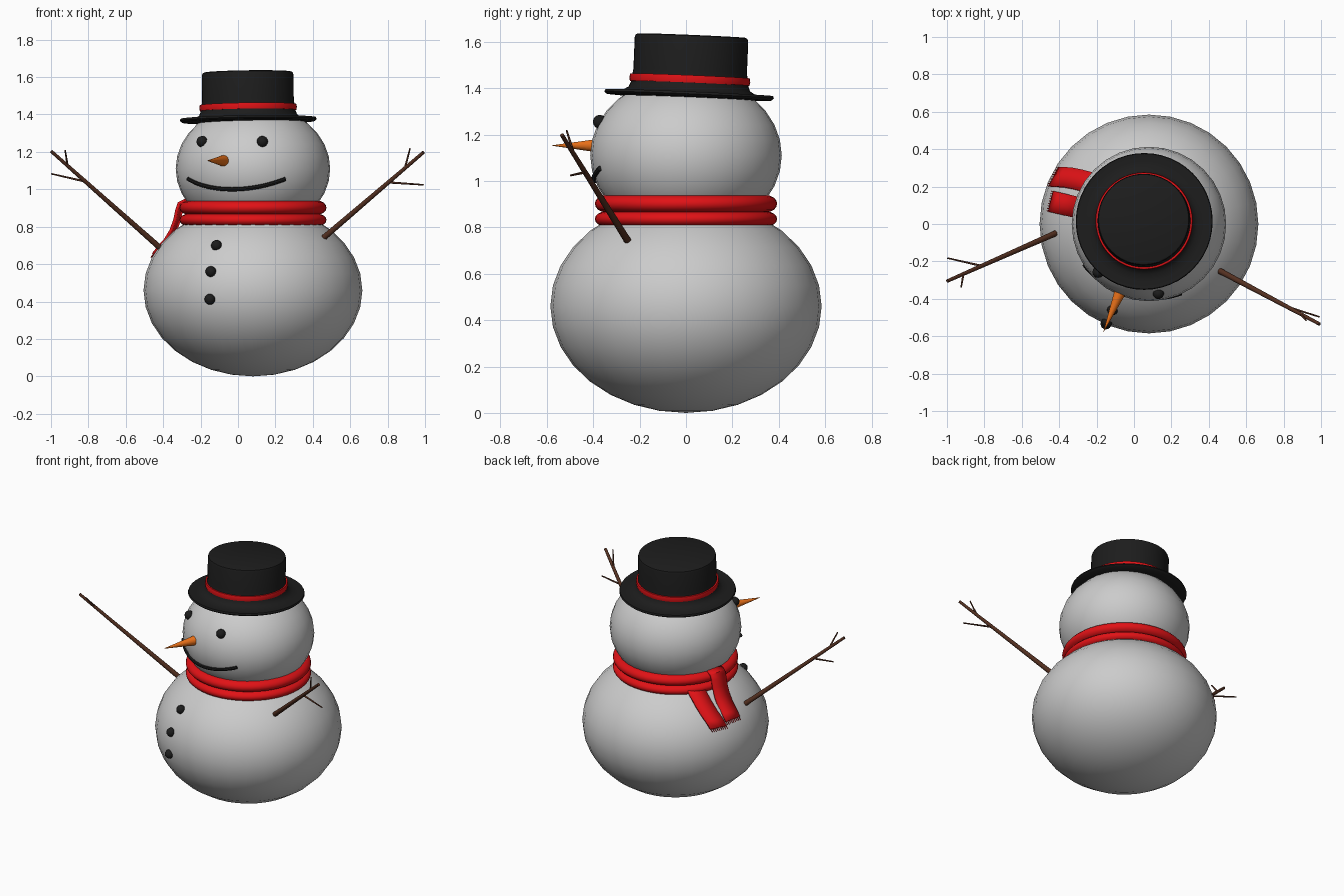
import bpy, bmesh
from math import sin, cos, pi, radians, sqrt
from mathutils import Vector

if "Cube" in bpy.data.objects:
    bpy.data.objects.remove(bpy.data.objects["Cube"])

CX = 0.08  # axis of the snow balls
BODY = (0.585, 0.46, 0.46)    # radius, half height, centre z
HEAD = (0.413, 0.345, 1.11)


def material(name, rgb):
    m = bpy.data.materials.new(name)
    m.diffuse_color = (*rgb, 1)
    m.use_nodes = True
    m.node_tree.nodes["Principled BSDF"].inputs["Base Color"].default_value = m.diffuse_color
    return m


BLACK = material("black", (0.012, 0.012, 0.012))
RED = material("red", (0.75, 0.006, 0.008))
ORANGE = material("orange", (0.85, 0.17, 0.01))
BROWN = material("brown", (0.09, 0.03, 0.015))


def finish(ob, name, mat=None, angle=40):
    ob.name = name
    if mat:
        ob.data.materials.clear()
        ob.data.materials.append(mat)
    bpy.ops.object.select_all(action='DESELECT')
    ob.select_set(True)
    bpy.context.view_layer.objects.active = ob
    bpy.ops.object.shade_smooth_by_angle(angle=radians(angle))
    return ob


def from_bmesh(bm, name, mat):
    bmesh.ops.recalc_face_normals(bm, faces=bm.faces)
    me = bpy.data.meshes.new(name)
    bm.to_mesh(me)
    bm.free()
    ob = bpy.data.objects.new(name, me)
    bpy.context.collection.objects.link(ob)
    return finish(ob, name, mat)


def ball(name, loc, scale, mat=None, seg=32):
    bpy.ops.mesh.primitive_uv_sphere_add(segments=seg, ring_count=seg // 2, location=loc)
    ob = bpy.context.object
    ob.scale = scale
    return finish(ob, name, mat)


def on_ball(shape, deg, z, off=0.0):
    r, h, c = shape
    d = r * sqrt(1 - ((z - c) / h) ** 2) + off
    return Vector((CX + d * cos(radians(deg)), d * sin(radians(deg)), z))


def rod(name, p, q, r1, r2, mat, seg=12):
    p, q = Vector(p), Vector(q)
    bpy.ops.mesh.primitive_cone_add(vertices=seg, radius1=r1, radius2=r2,
                                    depth=(q - p).length, location=(p + q) / 2)
    ob = bpy.context.object
    ob.rotation_euler = (q - p).to_track_quat('Z', 'Y').to_euler()
    return finish(ob, name, mat)


def lathe(name, profile, mat, loc, rot, seg=48, closed=False):
    bm = bmesh.new()
    vs = [bm.verts.new((r, 0, z)) for r, z in profile]
    pairs = list(zip(vs, vs[1:])) + ([(vs[-1], vs[0])] if closed else [])
    es = [bm.edges.new(e) for e in pairs]
    bmesh.ops.spin(bm, geom=vs + es, cent=(0, 0, 0), axis=(0, 0, 1),
                   angle=2 * pi, steps=seg)
    bmesh.ops.remove_doubles(bm, verts=bm.verts, dist=1e-5)
    ob = from_bmesh(bm, name, mat)
    ob.location, ob.rotation_euler = loc, rot
    return ob


# Snow balls
for nm, (r, h, c) in (("body", BODY), ("head", HEAD)):
    ball(nm, (CX, 0, c), (r, r, h))

# Eyes and buttons
for i, a in enumerate((223.5, 277.7)):
    ball(f"eye_{i}", on_ball(HEAD, a, 1.255), (0.03,) * 3, BLACK, 16)
for i, (a, z) in enumerate(((247, 0.70), (246.8, 0.56), (246.7, 0.412))):
    ball(f"button_{i}", on_ball(BODY, a, z), (0.029,) * 3, BLACK, 16)

# Carrot nose
rod("nose", (-0.06, -0.33, 1.152), (-0.163, -0.577, 1.153), 0.036, 0.001, ORANGE, 20)

# Mouth, a tube following the head
cu = bpy.data.curves.new("mouth", 'CURVE')
cu.dimensions = '3D'
cu.bevel_depth, cu.bevel_resolution, cu.use_fill_caps = 0.011, 2, True
sp = cu.splines.new('POLY')
N = 24
sp.points.add(N)
for i in range(N + 1):
    t = i / N * 2 - 1
    p = on_ball(HEAD, 253.5 + 41.5 * t, 1.0 + 0.055 * t * t, 0.001)
    sp.points[i].co = (*p, 1)
tube = bpy.data.objects.new("mouth_path", cu)
bpy.context.collection.objects.link(tube)
bpy.context.view_layer.update()
me = bpy.data.meshes.new_from_object(tube.evaluated_get(bpy.context.evaluated_depsgraph_get()))
bpy.data.objects.remove(tube)
mouth = bpy.data.objects.new("mouth", me)
bpy.context.collection.objects.link(mouth)
finish(mouth, "mouth", BLACK)

# Scarf rings
for i, (z, h) in enumerate(((0.902, 0.037), (0.836, 0.033))):
    ring = [(0.345 + 0.048 * cos(a * pi / 8), h * sin(a * pi / 8)) for a in range(16)]
    lathe(f"scarf_ring_{i}", ring, RED, (CX, 0, z), (0, 0, 0), closed=True)


# Scarf tails: ribbons given as angle, radius, height, with a fringe
def tail(name, path, half=0.057, thick=0.016):
    bm = bmesh.new()
    pts = [Vector((CX + r * cos(radians(a)), r * sin(radians(a)), z)) for a, r, z in path]
    a = radians(path[-1][0])
    side = Vector((-sin(a), cos(a), 0))
    rows = [[bm.verts.new(p + side * s * half) for s in (-1, 0, 1)] for p in pts]
    for u, v in zip(rows, rows[1:]):
        for k in range(2):
            bm.faces.new((u[k], u[k + 1], v[k + 1], v[k]))
    ob = from_bmesh(bm, name, RED)
    m = ob.modifiers.new("thickness", 'SOLIDIFY')
    m.thickness, m.offset = thick, 0
    down = (pts[-1] - pts[-2]).normalized() * 0.022
    for k in range(9):
        p = pts[-1] + side * half * (k / 4 - 1) * 0.95
        rod(f"{name}_fringe_{k}", p, p + down, 0.003, 0.002, RED, 6)


tail("scarf_tail_front", [(167, 0.36, 0.94), (167, 0.393, 0.925), (167, 0.405, 0.89),
                          (167, 0.415, 0.84), (167, 0.437, 0.78), (167, 0.468, 0.73),
                          (167, 0.505, 0.69), (167, 0.535, 0.652)])
tail("scarf_tail_back", [(144, 0.36, 0.85), (146, 0.405, 0.81), (148, 0.45, 0.765),
                         (150, 0.495, 0.72), (152, 0.535, 0.68), (153.5, 0.565, 0.64)])

# Top hat, tilted slightly backwards
HAT_LOC = (0.055, 0.013, 1.355)
HAT_ROT = (radians(-2.4), radians(-0.8), 0)
lathe("hat", [(0, 0.005), (0.25, 0.0), (0.355, 0.006), (0.366, 0.016), (0.362, 0.026),
              (0.32, 0.022), (0.285, 0.028), (0.262, 0.042), (0.253, 0.065), (0.245, 0.12),
              (0.245, 0.255), (0.241, 0.268), (0.232, 0.272), (0, 0.272)],
      BLACK, HAT_LOC, HAT_ROT)
lathe("hat_band", [(0.24, 0.066), (0.258, 0.066), (0.261, 0.082), (0.258, 0.098), (0.24, 0.098)],
      RED, HAT_LOC, HAT_ROT, closed=True)

# Twig arms: main stick and two side twigs each
ARMS = {
    "left": (((-0.42, -0.05, 0.69), (-0.998, -0.305, 1.203)),
             ((-0.81, -0.225, 1.04), (-0.998, -0.182, 1.083)),
             ((-0.912, -0.268, 1.13), (-0.924, -0.337, 1.208))),
    "right": (((0.457, -0.25, 0.74), (0.992, -0.535, 1.198)),
              ((0.805, -0.437, 1.037), (0.992, -0.497, 1.024)),
              ((0.892, -0.482, 1.112), (0.92, -0.515, 1.219))),
}
for side, sticks in ARMS.items():
    for i, (p, q) in enumerate(sticks):
        r1, r2 = (0.016, 0.009) if i == 0 else (0.006, 0.004)
        rod(f"{side}_arm" if i == 0 else f"{side}_twig_{i}", p, q, r1, r2, BROWN)
